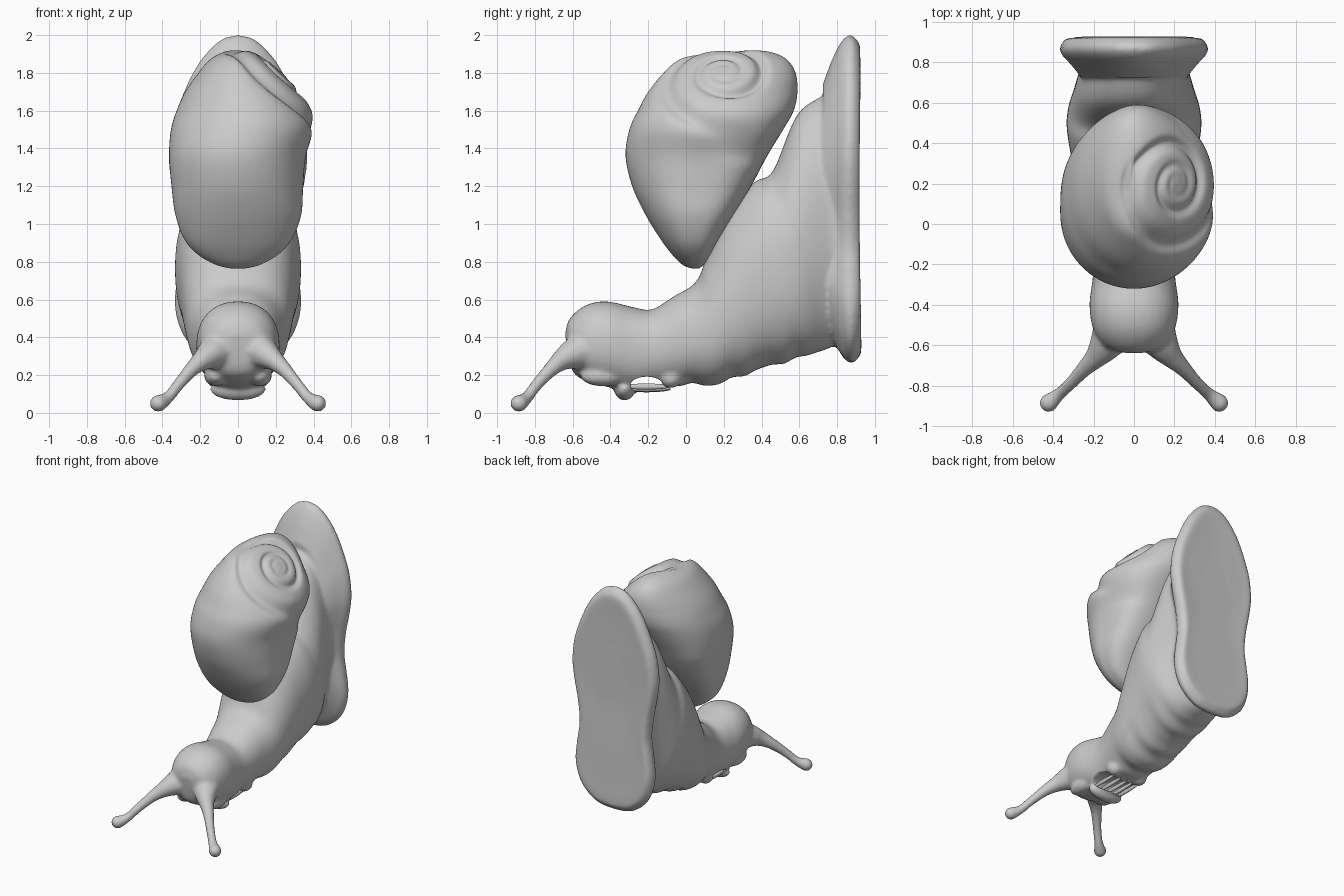
import bpy, bmesh, math
from mathutils import Vector, Matrix

if "Cube" in bpy.data.objects:
    bpy.data.objects.remove(bpy.data.objects["Cube"])


def spline(pts, sub):
    """Catmull-Rom interpolation of tuples of any length."""
    pts = [Vector(p) for p in pts]
    out = []
    for i in range(len(pts) - 1):
        a, b = pts[max(i - 1, 0)], pts[i]
        c, d = pts[i + 1], pts[min(i + 2, len(pts) - 1)]
        for s in range(sub):
            t = s / sub
            out.append(0.5 * (2 * b + (c - a) * t + (2 * a - 5 * b + 4 * c - d) * t * t
                              + (3 * b - a - 3 * c + d) * t ** 3))
    return out + [pts[-1]]


def loft(bm, rings):
    """Skin closed rings and cap both ends."""
    vs = [[bm.verts.new(p) for p in r] for r in rings]
    n = len(vs[0])
    faces = []
    for a, b in zip(vs, vs[1:]):
        for i in range(n):
            j = (i + 1) % n
            faces.append(bm.faces.new((a[i], a[j], b[j], b[i])))
    faces += [bm.faces.new(vs[0][::-1]), bm.faces.new(vs[-1])]
    bmesh.ops.recalc_face_normals(bm, faces=faces)


def ball(bm, loc, radii, sub=3):
    m = Matrix.Translation(loc) @ Matrix.Diagonal((*radii, 1))
    bmesh.ops.create_icosphere(bm, subdivisions=sub, radius=1, matrix=m)


def make(name, bm):
    me = bpy.data.meshes.new(name)
    bm.to_mesh(me)
    bm.free()
    me.polygons.foreach_set("use_smooth", [True] * len(me.polygons))
    ob = bpy.data.objects.new(name, me)
    bpy.context.collection.objects.link(ob)
    return ob


def spow(v, e):
    return math.copysign(abs(v) ** e, v)


def smooth(t):
    t = min(max(t, 0), 1)
    return t * t * (3 - 2 * t)


# Body: head, neck and trunk; (top y, top z, bottom y, bottom z, half width)
bm = bmesh.new()
trunk = [(-.64, .42, -.63, .34, .05), (-.615, .50, -.60, .22, .14), (-.53, .57, -.52, .165, .20),
         (-.42, .59, -.38, .13, .22), (-.28, .56, -.27, .11, .205), (-.18, .548, -.15, .13, .20),
         (-.06, .62, 0, .15, .225), (.05, .69, .15, .15, .26), (.11, .82, .3, .20, .285),
         (.22, 1.05, .45, .25, .31), (.36, 1.22, .6, .29, .333), (.46, 1.28, .68, .32, .325),
         (.59, 1.58, .75, .34, .295), (.75, 1.7, .79, .34, .27), (.82, 1.82, .83, .32, .28)]
rings = []
for ty, tz, by, bz, w in spline(trunk, 6):
    ring = []
    for k in range(64):
        a = 2 * math.pi * k / 64
        c, s = math.cos(a), math.sin(a)
        f = 0.5 + 0.5 * spow(s, 0.9)
        y, z = by + (ty - by) * f, bz + (tz - bz) * f
        # frilled lower edge
        if y > -.1 and s < 0:
            z += .007 * s * s * (math.sin(y * 34) + .5 * math.sin(y * 57)) * min(1, (y + .1) * 10)
        ring.append((w * spow(c, 0.9), y, z))
    rings.append(ring)
loft(bm, rings)

# Foot: peanut-shaped sole with a flaring rim; outline as (half width, z)
half = spline([(0, .262), (.14, .28), (.25, .355), (.31, .45), (.337, .58), (.32, .74), (.302, .88),
               (.32, 1.05), (.35, 1.2), (.368, 1.35), (.35, 1.52), (.30, 1.67), (.235, 1.81),
               (.165, 1.91), (.085, 1.98), (0, 2.003)], 4)
outline = list(half) + [Vector((-p.x, p.y)) for p in half[-2:0:-1]]
rings = []
for y, sx, sz in [(.72, .70, .70), (.765, .80, .84), (.80, .88, .925), (.825, .95, .97),
                  (.845, .985, .99), (.86, 1, 1), (.88, .99, .995), (.90, .955, .97),
                  (.917, .91, .94), (.918, .85, .88), (.914, .7, .75), (.91, .45, .5)]:
    rings.append([(p.x * sx, y + .012 * (1.13 - p.y) + .015 * smooth(p.y - 1),
                   1.13 + (p.y - 1.13) * sz) for p in outline])
loft(bm, rings)

# Eye stalks with round tips
stalk = [(.08, -.50, .34, .12), (.135, -.59, .315, .085), (.18, -.65, .285, .06),
         (.24, -.71, .235, .043), (.31, -.785, .155, .034), (.372, -.843, .08, .034),
         (.422, -.885, .05, .048)]
for x, y, z, r in spline(stalk, 7):
    for side in (-1, 1):
        ball(bm, (side * x, y, z), (r, r, r), 2)

# Lips and chin folds
ball(bm, (0, -.325, .125), (.15, .055, .06))
for side in (-1, 1):
    ball(bm, (side * .115, -.44, .195), (.065, .12, .055))
    ball(bm, (side * .11, -.08, .185), (.06, .06, .055))
body = make("body", bm)

# Mouth cavity cutter
bm = bmesh.new()
ball(bm, (0, -.21, .15), (.30, .095, .05))
cutter = make("mouth_cutter", bm)
cutter.hide_render = True
cutter.hide_set(True)

rm = body.modifiers.new("fuse", 'REMESH')
rm.mode = 'VOXEL'
rm.voxel_size = .0125
rm.use_smooth_shade = True
sm = body.modifiers.new("soften", 'SMOOTH')
sm.factor = .5
sm.iterations = 8
bo = body.modifiers.new("mouth", 'BOOLEAN')
bo.operation = 'DIFFERENCE'
bo.object = cutter

# Ribs running front to back under the mouth
bm = bmesh.new()
for i in range(5):
    x = -.11 + i * .055
    ball(bm, (x, -.21, .125 + 1.2 * x * x), (.012, .13, .016))
make("mouth_ribs", bm)

# Shell: rounded hull by height (z, x0, x1, y0, y1)
hull = [(.765, -.04, .04, .03, .07), (.785, -.12, .12, -.02, .095), (.84, -.215, .215, -.075, .13),
        (.92, -.285, .285, -.135, .175), (1.05, -.332, .335, -.215, .255),
        (1.2, -.352, .345, -.285, .345), (1.36, -.365, .36, -.32, .43), (1.5, -.355, .405, -.30, .515),
        (1.6, -.325, .39, -.255, .57), (1.7, -.28, .325, -.20, .59), (1.8, -.21, .235, -.12, .58),
        (1.87, -.15, .15, -.045, .535), (1.91, -.08, .075, .05, .45), (1.922, -.03, .025, .15, .33)]
axis = Vector((.7, 0, .714))
across = Vector((0, 1, 0))
upward = axis.cross(across)
apex = Vector((.215, .2, 1.81))
start = math.radians(-75)


def groove(p):
    """Press a logarithmic spiral seam into the hull around the apex."""
    d = p - apex
    u, w = d.dot(across), d.dot(upward)
    r = max(math.hypot(u, w), .012)
    turn = (math.atan2(w, u) - start) % (2 * math.pi)
    n = math.log(r / .37) / math.log(2.2) - turn / (2 * math.pi)
    amp = 1 if n < -.5 else 1 - smooth(turn / .5)
    if n > .5:
        amp = 0
    amp *= smooth((d.dot(axis) + .4) / .2)
    off = abs(n - round(n))
    depth = min(.2 * r, .036) * math.exp(-(off / .16) ** 2) * amp
    return p - axis * depth


bm = bmesh.new()
rings = []
for z, x0, x1, y0, y1 in spline(hull, 10):
    back = .6 + .4 * min(max((z - 1.3) / .4, 0), 1)
    ring = []
    for k in range(144):
        a = 2 * math.pi * k / 144
        c, s = math.cos(a), math.sin(a)
        e = back if s > 0 else 1
        ring.append(groove(Vector(((x0 + x1) / 2 + (x1 - x0) / 2 * spow(c, e),
                                   (y0 + y1) / 2 + (y1 - y0) / 2 * spow(s, e), z))))
    rings.append(ring)
loft(bm, rings)
shell = make("shell", bm)
sm = shell.modifiers.new("soften", 'SMOOTH')
sm.factor = .5
sm.iterations = 4
